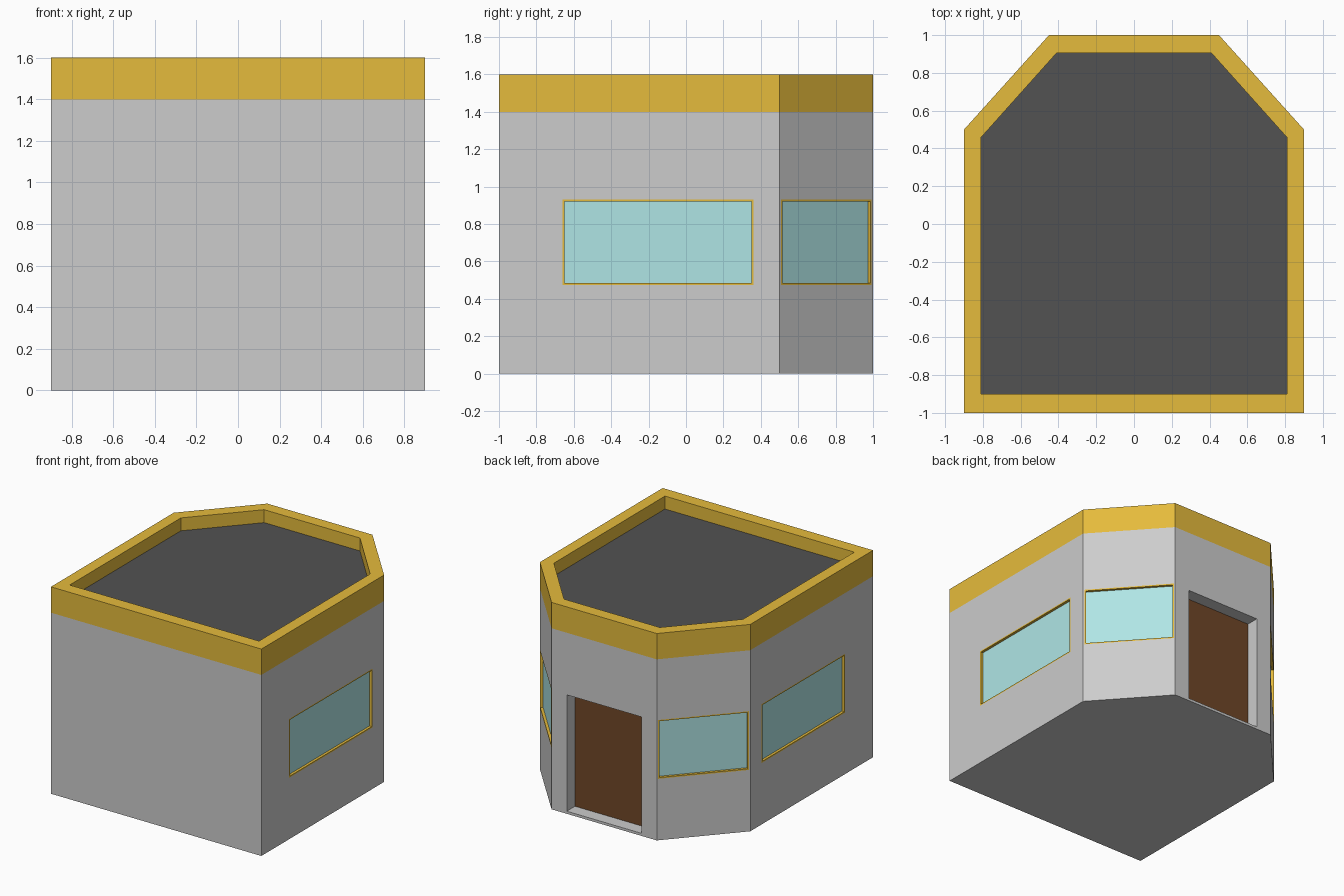
import bpy
from mathutils import Vector

if "Cube" in bpy.data.objects:
    bpy.data.objects.remove(bpy.data.objects["Cube"])


def material(name, r, g, b):
    # sRGB 0-255 converted to linear
    lin = [((c / 255 + 0.055) / 1.055) ** 2.4 for c in (r, g, b)]
    m = bpy.data.materials.new(name)
    m.diffuse_color = (*lin, 1)
    m.use_nodes = True
    m.node_tree.nodes["Principled BSDF"].inputs["Base Color"].default_value = m.diffuse_color
    return m


WALL = material("grey wall", 204, 204, 204)
GOLD = material("gold trim", 229, 187, 60)
ROOF = material("dark roof", 82, 82, 82)
GLASS = material("pale blue glass", 175, 229, 229)
WOOD = material("brown door", 111, 71, 39)


def nested(name, loops, mats, cap=None):
    """Bridge successive point loops; mats colours each band, cap fills the last."""
    n = len(loops[0])
    verts = [p for loop in loops for p in loop]
    faces, face_mats = [], []
    for k, mat in enumerate(mats):
        for i in range(n):
            j = (i + 1) % n
            faces.append((k * n + i, k * n + j, (k + 1) * n + j, (k + 1) * n + i))
            face_mats.append(mat)
    if cap:
        faces.append(tuple(range(len(verts) - n, len(verts))))
        face_mats.append(cap)
    mesh = bpy.data.meshes.new(name)
    mesh.from_pydata(verts, [], faces)
    for m in dict.fromkeys(face_mats):
        mesh.materials.append(m)
    for poly, m in zip(mesh.polygons, face_mats):
        poly.material_index = mesh.materials.find(m.name)
    ob = bpy.data.objects.new(name, mesh)
    bpy.context.collection.objects.link(ob)
    return ob


def at_height(outline, z):
    return [Vector((x, y, z)) for x, y in outline]


def rect(a, b, s0, s1, z0, z1, depth=0.0):
    """Rectangle on wall a-b, s measured along the wall, pushed in by depth."""
    a, d = Vector((*a, 0)), Vector((b[0] - a[0], b[1] - a[1], 0)).normalized()
    inward = Vector((-d.y, d.x, 0)) * depth
    return [a + d * s + inward + Vector((0, 0, z))
            for s, z in ((s0, z0), (s1, z0), (s1, z1), (s0, z1))]


outer = [(-0.9, -1), (0.9, -1), (0.9, 0.5), (0.45, 1), (-0.45, 1), (-0.9, 0.5)]
inner = [(-0.81, -0.9), (0.81, -0.9), (0.81, 0.458),
         (0.41, 0.905), (-0.41, 0.905), (-0.81, 0.458)]

# Parapet band and sunken roof
nested("parapet_and_roof",
       [at_height(outer, 1.4), at_height(outer, 1.6),
        at_height(inner, 1.6), at_height(inner, 1.5)],
       [GOLD] * 3, ROOF)

# Underside
nested("base", [at_height(outer[::-1], 0)], [], WALL)

# Walls: opening type and its extent along each wall
openings = [("plain", 0, 0), ("window", 0.34, 1.36), ("window", 0.01, 0.663),
            ("door", 0.13, 0.77), ("window", 0.01, 0.663), ("window", 0.14, 1.16)]
labels = ["front", "right", "back_right", "back", "back_left", "left"]
for i, (kind, s0, s1) in enumerate(openings):
    a, b = outer[i], outer[(i + 1) % 6]
    length = (Vector(b) - Vector(a)).length
    edge = rect(a, b, 0, length, 0, 1.4)
    wall_name = labels[i] + "_wall"
    if kind == "plain":
        nested(wall_name, [edge], [], WALL)
    elif kind == "door":
        # Deep grey doorway with a brown door
        hole = rect(a, b, s0, s1, 0.02, 0.92)
        back = rect(a, b, s0, s1, 0.02, 0.92, 0.1)
        nested(wall_name, [edge, hole, back], [WALL, WALL])
        nested("door", [back], [], WOOD)
    else:
        # Flush gold frame around a recessed pane
        t = 0.01
        hole = rect(a, b, s0, s1, 0.475, 0.93)
        lip = rect(a, b, s0 + t, s1 - t, 0.475 + t, 0.93 - t)
        pane = rect(a, b, s0 + t, s1 - t, 0.475 + t, 0.93 - t, 0.02)
        nested(wall_name, [edge, hole], [WALL])
        nested(labels[i] + "_window", [hole, lip, pane], [GOLD, GOLD], GLASS)
